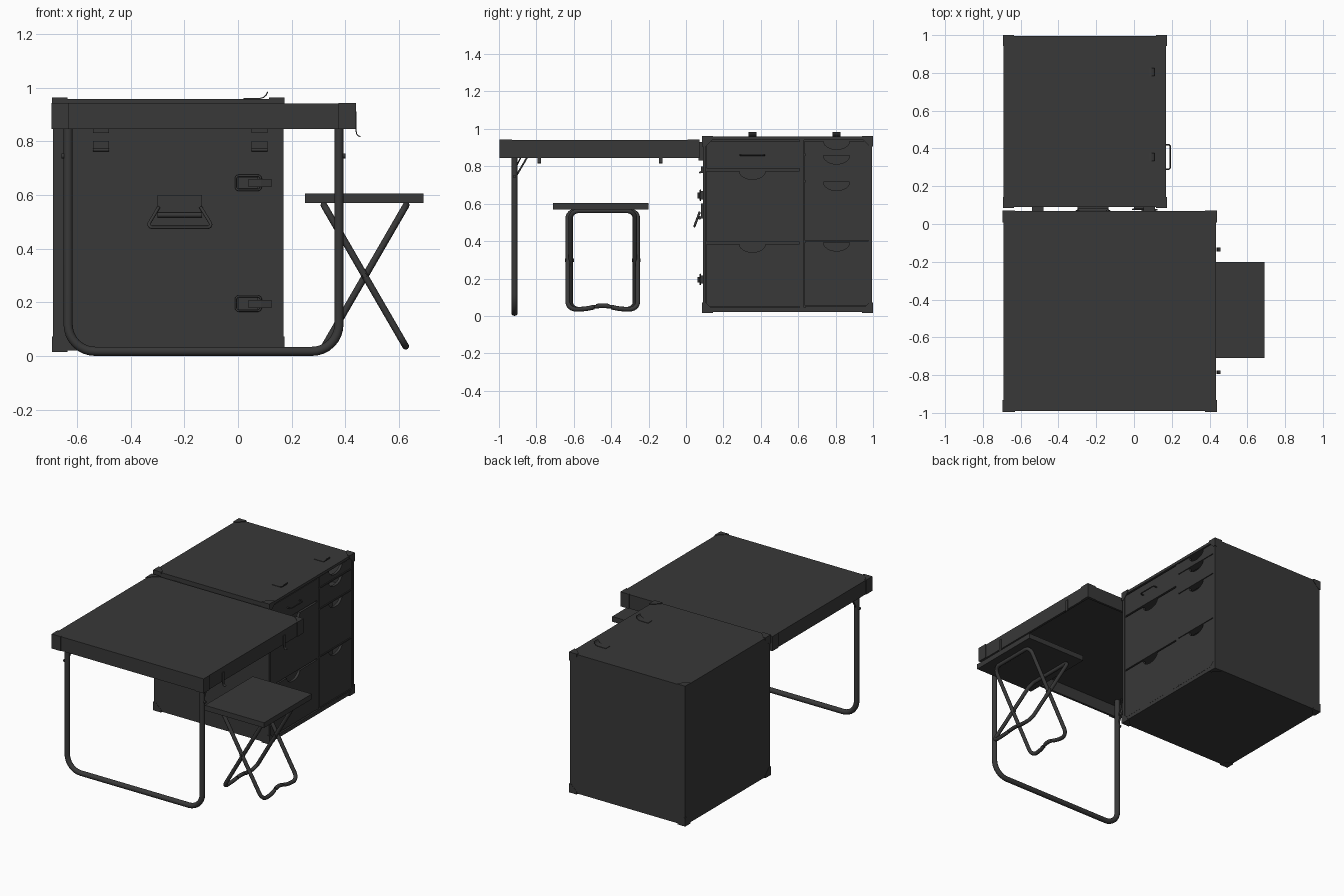
import bpy, bmesh, math
from mathutils import Vector as V

if "Cube" in bpy.data.objects:
    bpy.data.objects.remove(bpy.data.objects["Cube"])

mat = bpy.data.materials.new("dark_grey")
mat.diffuse_color = (0.04, 0.04, 0.04, 1)
mat.use_nodes = True
mat.node_tree.nodes["Principled BSDF"].inputs["Base Color"].default_value = mat.diffuse_color


def add(name, bm):
    bmesh.ops.recalc_face_normals(bm, faces=bm.faces)
    me = bpy.data.meshes.new(name)
    bm.to_mesh(me)
    bm.free()
    me.materials.append(mat)
    ob = bpy.data.objects.new(name, me)
    bpy.context.collection.objects.link(ob)
    return ob


def box(name, x, y, z):
    bm = bmesh.new()
    bmesh.ops.create_cube(bm, size=1)
    for v in bm.verts:
        v.co = [r[0] if c < 0 else r[1] for c, r in zip(v.co, (x, y, z))]
    return add(name, bm)


def prism(name, pts, offset):
    """Extrude a planar outline along an offset vector."""
    bm = bmesh.new()
    f = bm.faces.new([bm.verts.new(p) for p in pts])
    r = bmesh.ops.extrude_face_region(bm, geom=[f])
    bmesh.ops.translate(bm, vec=offset, verts=[g for g in r["geom"] if isinstance(g, bmesh.types.BMVert)])
    return add(name, bm)


def hull(name, pts):
    bm = bmesh.new()
    for p in pts:
        bm.verts.new(p)
    bmesh.ops.convex_hull(bm, input=bm.verts)
    return add(name, bm)


def fillet(pts, r, cyclic, n=8):
    out = []
    for i, p in enumerate(pts):
        p = V(p)
        if not cyclic and i in (0, len(pts) - 1):
            out.append(p)
            continue
        d1 = (V(pts[i - 1]) - p).normalized()
        d2 = (V(pts[(i + 1) % len(pts)]) - p).normalized()
        a, b = p + d1 * r, p + d2 * r
        for k in range(n + 1):
            t = k / n
            # conic weight keeps right-angle corners circular
            w = math.sin(d1.angle(d2) / 2)
            q = (1 - t) ** 2, 2 * w * t * (1 - t), t * t
            out.append((a * q[0] + p * q[1] + b * q[2]) / sum(q))
    return out


def tube(name, pts, rad, r=0.0, cyclic=False, res=3):
    if r:
        pts = fillet(pts, r, cyclic)
    cu = bpy.data.curves.new(name, "CURVE")
    cu.dimensions, cu.bevel_depth, cu.bevel_resolution, cu.use_fill_caps = "3D", rad, res, True
    sp = cu.splines.new("POLY")
    sp.points.add(len(pts) - 1)
    for s, p in zip(sp.points, pts):
        s.co = (*p, 1)
    sp.use_cyclic_u = cyclic
    tmp = bpy.data.objects.new("tmp", cu)
    bpy.context.collection.objects.link(tmp)
    me = bpy.data.meshes.new_from_object(tmp.evaluated_get(bpy.context.evaluated_depsgraph_get()))
    bpy.data.objects.remove(tmp)
    bm = bmesh.new()
    bm.from_mesh(me)
    for f in bm.faces:
        f.smooth = len(f.verts) == 4
    return add(name, bm)


# Cabinet carcass, open on the drawer side
X0, X1, Y0, Y1, Z0, Z1, T = -0.69, 0.17, 0.09, 0.995, 0.02, 0.958, 0.018
box("cabinet_top", (X0, X1), (Y0, Y1), (Z1 - T, Z1))
box("cabinet_base", (X0, X1), (Y0, Y1), (Z0, 0.045))
box("cabinet_left_wall", (X0, X0 + T), (Y0, Y1), (0.045, Z1 - T))
box("cabinet_front_wall", (X0 + T, X1), (Y0, Y0 + T), (0.045, Z1 - T))
box("cabinet_rear_wall", (X0 + T, X1), (Y1 - T, Y1), (0.045, Z1 - T))
box("cabinet_divider", (X0 + T, X1 - 0.006), (0.608, 0.632), (0.045, Z1 - T))
box("cabinet_inner_panel", (0.0, 0.02), (Y0 + T, Y1 - T), (0.045, Z1 - T))


# Drawer fronts with half-round finger notches
def drawer(name, y0, y1, z0, z1, notch=True):
    c, pts = (0.355 if y0 < 0.5 else 0.805), [(y1, z1), (y1, z0), (y0, z0), (y0, z1)]
    if notch:
        pts += [(c - 0.07 * math.cos(a), z1 - 0.045 * math.sin(a))
                for a in [math.pi * k / 12 for k in range(13)]]
    prism(name, [(0.147, *p) for p in pts], (0.018, 0, 0))
    box(name + "_floor", (0.02, 0.147), (y0, y1), (z0, z0 + 0.01))


for i, (z0, z1) in enumerate([(0.05, 0.385), (0.395, 0.775)]):
    drawer(f"left_drawer_{i}", 0.11, 0.606, z0, z1)
drawer("left_top_drawer", 0.11, 0.606, 0.787, 0.932, False)
for i, (z0, z1) in enumerate([(0.055, 0.392), (0.402, 0.715), (0.725, 0.857), (0.867, 0.935)]):
    drawer(f"right_drawer_{i}", 0.634, 0.975, z0, z1)
for i, z in enumerate((0.05, 0.397, 0.72, 0.862)):
    box(f"right_drawer_rail_{i}", (0.12, X1), (0.64, 0.975), (z - 0.004, z + 0.004))
tube("top_drawer_handle", [(0.155, 0.29, 0.86), (0.192, 0.29, 0.86), (0.192, 0.42, 0.86), (0.155, 0.42, 0.86)],
     0.004, 0.012)

# Cabinet corner guards
for sx, cx in ((1, X0 - 0.004), (-1, X1 + 0.004)):
    for sy, cy in ((1, Y0 - 0.004), (-1, 1.0)):
        for sz, cz in ((1, Z0 - 0.005), (-1, Z1 + 0.005)):
            L, w = 0.058, 0.018
            hull("cabinet_corner_guard", [(cx + sx * a, cy + sy * b, cz + sz * c) for a, b, c in (
                (0, 0, 0), (L, 0, 0), (L, w, 0), (L, 0, w), (0, L, 0), (w, L, 0),
                (0, L, w), (0, 0, L), (w, 0, L), (0, w, L))])


# Bent spring straps on the lid and on the table edge
def strap(name, path, width, y, th=0.004):
    ps = [V(p) for p in path]
    nr = []
    for i in range(len(ps)):
        d = (ps[min(i + 1, len(ps) - 1)] - ps[max(i - 1, 0)]).normalized()
        nr.append(V((-d.y, d.x)) * th)
    loop = ps + [p + n for p, n in reversed(list(zip(ps, nr)))]
    prism(name, [(p.x, y - width / 2, p.y) for p in loop], (0, width, 0))


for y in (0.355, 0.805):
    strap("lid_strap", [(0.02, 0.957), (0.08, 0.957), (0.095, 0.961), (0.106, 0.97), (0.112, 0.983)], 0.042, y)
for y in (-0.135, -0.785):
    strap("table_strap", [(0.438, 0.91), (0.438, 0.84), (0.44, 0.827), (0.446, 0.819), (0.456, 0.815)], 0.02, y)

# Table: an upturned lid, hollow underneath
TX0, TX1, TY0, TY1, TZ0, TZ1 = -0.69, 0.435, -0.99, 0.068, 0.845, 0.94
box("table_top", (TX0, TX1), (TY0, TY1), (TZ1 - 0.018, TZ1))
for n, x in (("left", TX0), ("right", TX1 - 0.015)):
    box(f"table_{n}_rim", (x, x + 0.015), (TY0, TY1), (TZ0, TZ1 - 0.018))
for n, y in (("front", TY0), ("rear", TY1 - 0.015)):
    box(f"table_{n}_rim", (TX0 + 0.015, TX1 - 0.015), (y, y + 0.015), (TZ0, TZ1 - 0.018))
for sx, cx in ((1, TX0 - 0.005), (-1, TX1 + 0.005)):
    for sy, cy in ((1, -1.0 + 0.004), (-1, TY1 + 0.004)):
        xs, ys = sorted((cx, cx + sx * 0.065)), sorted((cy, cy + sy * 0.065))
        box("table_corner_side", xs, sorted((cy, cy + sy * 0.012)), (TZ0, TZ1 + 0.003))
        box("table_corner_side", sorted((cx, cx + sx * 0.012)), ys, (TZ0, TZ1 + 0.003))
        prism("table_corner_cap", [(cx, cy, TZ1), (cx + sx * 0.065, cy, TZ1), (cx, cy + sy * 0.065, TZ1)],
              (0, 0, 0.003))

# Folding table leg with its stays and bolts
LX0, LX1, LY = -0.633, 0.376, -0.917
tube("table_leg", [(LX0, LY, 0.925), (LX0, LY, 0.017), (LX1, LY, 0.017), (LX1, LY, 0.925)], 0.017, 0.1, res=4)
for x, s in ((LX0, -1), (LX1, 1)):
    tube("leg_stay", [(x, LY + 0.01, 0.75), (x, -0.845, 0.855), (x, -0.845, 0.925)], 0.005)
    tube("leg_stay", [(x, LY + 0.01, 0.80), (x, -0.88, 0.855), (x, -0.88, 0.925)], 0.004)
    tube("leg_bolt", [(x, LY, 0.745), (x + s * 0.025, LY, 0.745)], 0.009)

# Clasps joining the table to the cabinet
for x in (-0.51, 0.08):
    box("clasp_plate", (x - 0.03, x + 0.03), (0.079, 0.091), (0.765, 0.80))
    box("clasp_hook", (x - 0.03, x + 0.03), (0.067, 0.091), (0.83, 0.93))
    tube("clasp_roll", [(x - 0.03, 0.076, 0.768), (x + 0.03, 0.076, 0.768)], 0.006)

# Carry handle on the front of the cabinet
box("handle_plate", (-0.30, -0.135), (0.079, 0.091), (0.52, 0.60))
tube("handle_barrel", [(-0.30, 0.073, 0.525), (-0.135, 0.073, 0.525)], 0.01)
tube("handle_bail", [(-0.295, 0.073, 0.555), (-0.34, 0.045, 0.479), (-0.093, 0.045, 0.479), (-0.14, 0.073, 0.555)],
     0.006, 0.02)

# Toggle latches on the front of the cabinet
for z in (0.645, 0.195):
    box("latch_base", (0.0, 0.075), (0.08, 0.091), (z - 0.022, z + 0.022))
    tube("latch_ring", [(-0.008, 0.077, z - 0.027), (0.085, 0.077, z - 0.027),
                        (0.085, 0.077, z + 0.027), (-0.008, 0.077, z + 0.027)], 0.004, 0.012, True)
    prism("latch_lever", [(0.04, 0.08, z - 0.016), (0.04, 0.062, z - 0.016),
                          (0.085, 0.062, z - 0.016), (0.125, 0.072, z - 0.016), (0.125, 0.08, z - 0.016)],
          (0, 0, 0.03))

# Folding stool with two crossed frames
box("stool_seat", (0.25, 0.692), (-0.71, -0.2), (0.57, 0.605))
YC = -0.445
for name, xt, xb, h in (("stool_outer_frame", 0.32, 0.627, 0.187), ("stool_inner_frame", 0.627, 0.32, 0.172)):
    def at(y, z):
        return (xt + (xb - xt) * (0.562 - z) / 0.53, YC + y, z)
    tube(name, [at(-h, 0.562), at(-h, 0.035), at(-0.08, 0.037), at(0, 0.062),
                at(0.08, 0.037), at(h, 0.035), at(h, 0.562)], 0.0125, 0.045, True)
for s in (-1, 1):
    tube("stool_pivot", [(0.473, YC + s * 0.155, 0.298), (0.473, YC + s * 0.203, 0.298)], 0.009)
